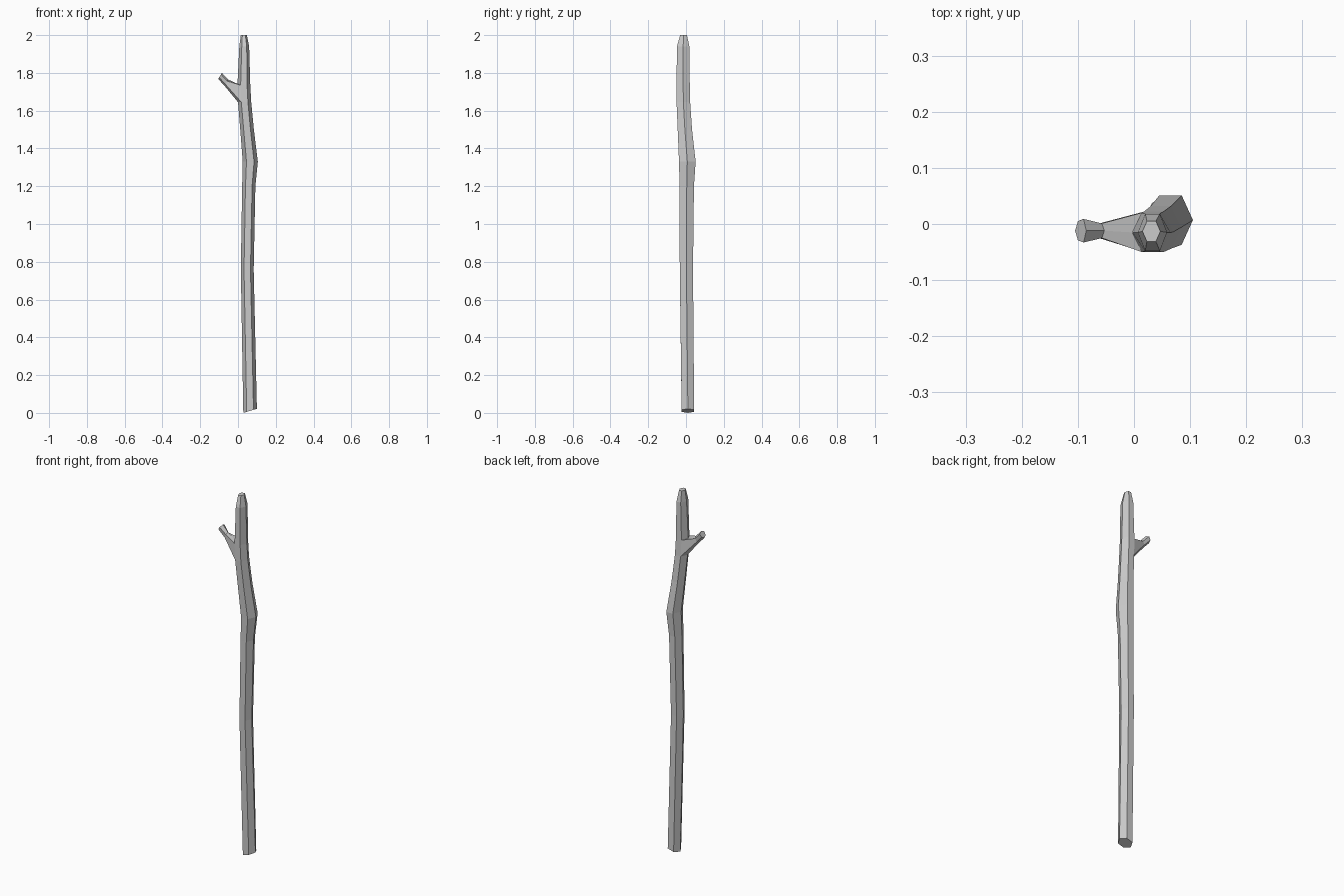
import bpy, bmesh, math

if "Cube" in bpy.data.objects:
    bpy.data.objects.remove(bpy.data.objects["Cube"])

# trunk rings: centre x, centre y, z, half width x, half depth y, tilt (z slope over x)
rings = [
    (0.064, 0.010, 0.011, 0.036, 0.033, 0.30),
    (0.049, 0.002, 0.76, 0.034, 0.035, 0.0),
    (0.057, 0.004, 1.20, 0.035, 0.038, 0.0),
    (0.065, 0.007, 1.33, 0.040, 0.044, 0.0),
    (0.048, -0.006, 1.50, 0.036, 0.038, 0.0),
    (0.035, -0.014, 1.645, 0.035, 0.036, 0.0),
    (0.031, -0.015, 1.735, 0.034, 0.035, 0.0),
    (0.033, -0.015, 1.94, 0.026, 0.033, 0.0),
    (0.031, -0.013, 2.0, 0.016, 0.018, 0.0),
]

bm = bmesh.new()


def hex_ring(cx, cy, z, rx, ry, tilt):
    out = []
    for k in range(6):
        a = math.pi * k / 3
        dx, dy = rx * math.cos(a), ry * math.sin(a) / math.sin(math.pi / 3)
        out.append(bm.verts.new((cx + dx, cy + dy, z + tilt * dx)))
    return out


def bridge(a, b, skip=()):
    n = len(a)
    for i in range(n):
        if i not in skip:
            j = (i + 1) % n
            bm.faces.new((a[i], a[j], b[j], b[i]))


# trunk, leaving the two left faces open where the branch grows out
loops = [hex_ring(*r) for r in rings]
for i in range(len(loops) - 1):
    bridge(loops[i], loops[i + 1], (2, 3) if i == 5 else ())
bm.faces.new(loops[0][::-1])
bm.faces.new(loops[-1])

# branch: six-sided loop from the opening, narrowing and then flaring at the tip
low, high = loops[5], loops[6]
base = [low[2], low[3], low[4], high[4], high[3], high[2]]


def branch_ring(bottom, top, cy, inner, outer):
    (bx, bz), (tx, tz) = bottom, top
    spec = [(0.25, inner), (0, 0), (0.25, -inner), (0.75, -outer), (1, 0), (0.75, outer)]
    return [bm.verts.new((bx + (tx - bx) * t, cy + y, bz + (tz - bz) * t)) for t, y in spec]


mid = branch_ring((-0.070, 1.730), (-0.053, 1.765), -0.012, 0.012, 0.013)
tip = branch_ring((-0.105, 1.768), (-0.085, 1.80), -0.012, 0.017, 0.021)
bridge(base, mid)
bridge(mid, tip)
bm.faces.new(tip)

bmesh.ops.recalc_face_normals(bm, faces=bm.faces[:])
mesh = bpy.data.meshes.new("wooden_stick")
bm.to_mesh(mesh)
bm.free()
stick = bpy.data.objects.new("wooden_stick", mesh)
bpy.context.collection.objects.link(stick)
